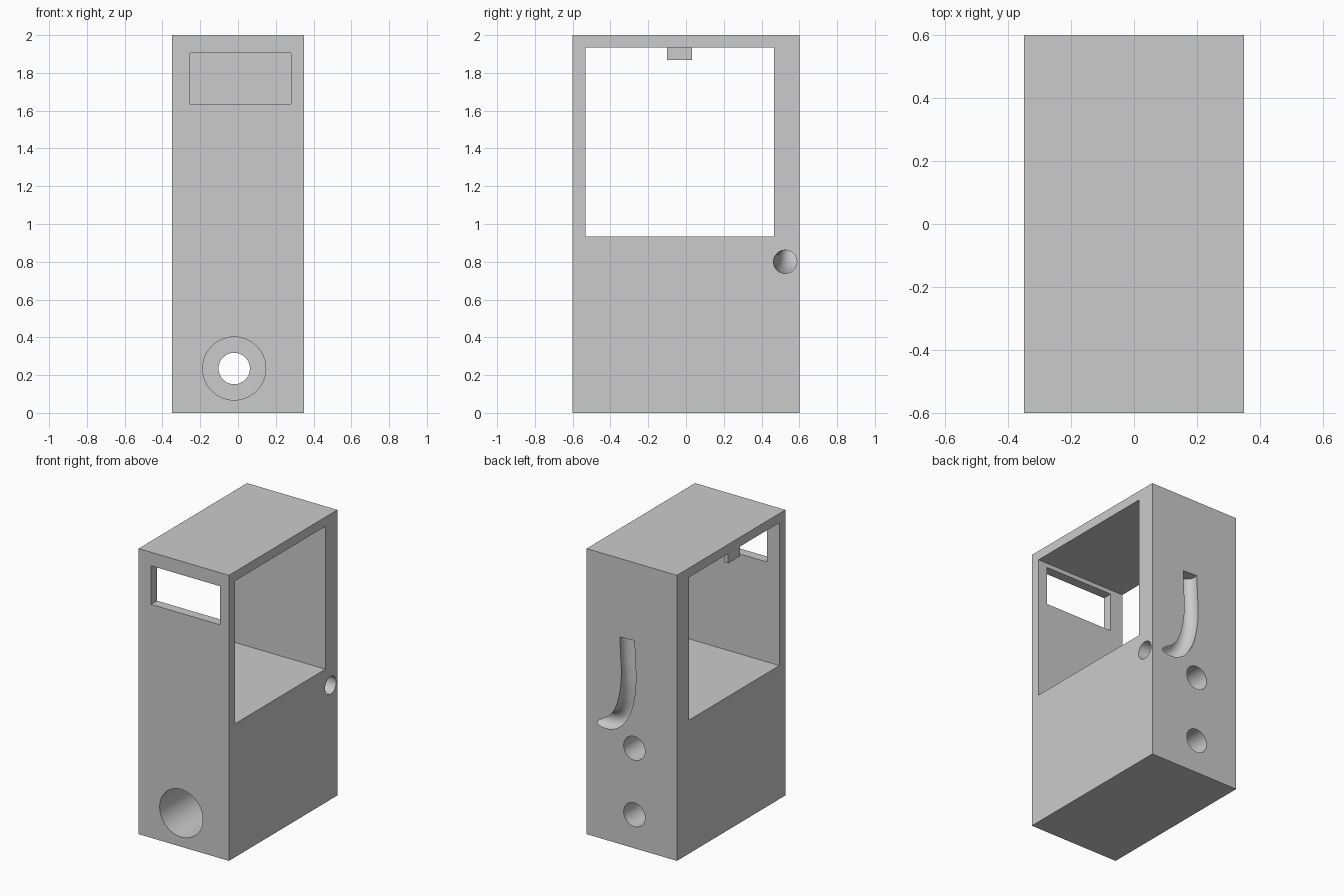
import bpy, bmesh, math
from mathutils import Vector

scene = bpy.context.scene
if "Cube" in bpy.data.objects:
    bpy.data.objects.remove(bpy.data.objects["Cube"], do_unlink=True)

# single grey finish
grey = bpy.data.materials.new("plain grey")
grey.use_nodes = True
COLOUR = (0.6, 0.6, 0.6, 1)
grey.diffuse_color = COLOUR
for node in grey.node_tree.nodes:
    if node.type == 'BSDF_PRINCIPLED':
        node.inputs["Base Color"].default_value = COLOUR


def add_mesh(name, bm):
    bmesh.ops.recalc_face_normals(bm, faces=bm.faces)
    mesh = bpy.data.meshes.new(name)
    bm.to_mesh(mesh)
    bm.free()
    mesh.materials.clear()
    mesh.materials.append(grey)
    obj = bpy.data.objects.new(name, mesh)
    scene.collection.objects.link(obj)
    return obj


def box(name, low, high):
    bm = bmesh.new()
    bmesh.ops.create_cube(bm, size=1)
    low, high = Vector(low), Vector(high)
    for v in bm.verts:
        v.co = (low + high) / 2 + v.co * (high - low)
    return add_mesh(name, bm)


def bore(name, x, z, radius, y0, y1):
    """Round cutter running along y."""
    bm = bmesh.new()
    bmesh.ops.create_cone(bm, cap_ends=True, segments=64, radius1=radius,
                          radius2=radius, depth=y1 - y0)
    for v in bm.verts:
        v.co = Vector((x + v.co.x, (y0 + y1) / 2 + v.co.z, z + v.co.y))
    return add_mesh(name, bm)


def tube(name, points, radius):
    """Round cutter swept along a smooth path."""
    curve = bpy.data.curves.new(name + "_path", 'CURVE')
    curve.dimensions = '3D'
    curve.bevel_depth = radius
    curve.bevel_resolution = 10
    curve.use_fill_caps = True
    curve.resolution_u = 8
    spline = curve.splines.new('BEZIER')
    spline.bezier_points.add(len(points) - 1)
    for bp, p in zip(spline.bezier_points, points):
        bp.co = p
        bp.handle_left_type = bp.handle_right_type = 'AUTO'
    path = bpy.data.objects.new(name + "_path", curve)
    scene.collection.objects.link(path)
    graph = bpy.context.evaluated_depsgraph_get()
    bm = bmesh.new()
    bm.from_mesh(path.evaluated_get(graph).to_mesh())
    bmesh.ops.remove_doubles(bm, verts=bm.verts, dist=0.0001)
    bpy.data.objects.remove(path, do_unlink=True)
    return add_mesh(name, bm)


def cut(target, cutter):
    cutter.hide_render = True
    mod = target.modifiers.new("cut", 'BOOLEAN')
    mod.operation = 'DIFFERENCE'
    mod.solver = 'EXACT'
    mod.object = cutter
    bpy.ops.object.select_all(action='DESELECT')
    bpy.context.view_layer.objects.active = target
    target.select_set(True)
    bpy.ops.object.modifier_apply(modifier=mod.name)
    bpy.data.objects.remove(cutter, do_unlink=True)


# cabinet block
cabinet = box("cabinet", (-0.35, -0.6, 0), (0.35, 0.6, 2))

# side window passing straight through, and slot in the front wall
cut(cabinet, box("window_cutter", (-1, -0.533, 0.935), (1, 0.467, 1.935)))
cut(cabinet, box("slot_cutter", (-0.253, -0.7, 1.635), (0.28, -0.45, 1.905)))

# stepped round bores, wide at the front and narrow at the back
for height in (0.7, 0.235):
    cut(cabinet, bore("wide_bore", -0.02, height, 0.167, -0.8, 0.07))
    cut(cabinet, bore("narrow_bore", -0.02, height, 0.083, -0.1, 0.8))

# curved channel from the left side, rising along the back face
channel = [(0.45, 0.52, 0.8), (0.35, 0.525, 0.8), (0.25, 0.54, 0.805),
           (0.14, 0.56, 0.845), (0.08, 0.57, 0.92), (0.04, 0.575, 1.04),
           (0.025, 0.575, 1.18), (0.03, 0.575, 1.32), (0.036, 0.575, 1.452)]
cut(cabinet, tube("channel_cutter", channel, 0.062))

# small tab hanging from the window's top edge
tab = box("window_tab", (-0.35, -0.1, 1.867), (-0.317, 0.033, 1.935))

bpy.ops.object.select_all(action='DESELECT')
bpy.context.view_layer.objects.active = cabinet
cabinet.select_set(True)
bpy.ops.object.shade_smooth_by_angle(angle=math.radians(30))
